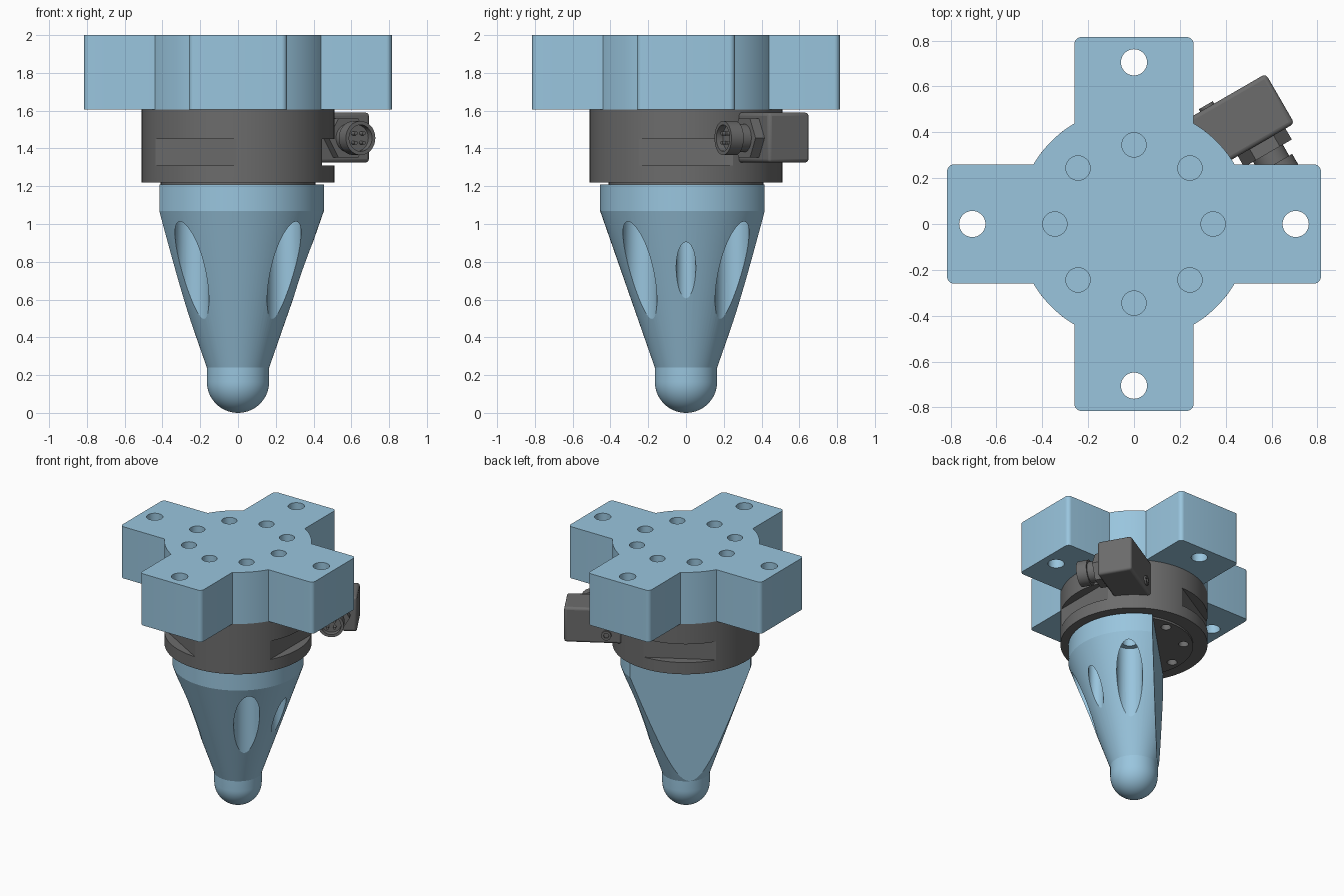
import bpy, bmesh
from math import sin, cos, pi, radians, sqrt
from mathutils import Matrix, Vector

cube = bpy.data.objects.get("Cube")
if cube:
    bpy.data.objects.remove(cube)


def material(name, rgb, rough=0.6):
    m = bpy.data.materials.new(name)
    m.use_nodes = True
    m.diffuse_color = (*rgb, 1)
    node = m.node_tree.nodes["Principled BSDF"]
    node.inputs["Base Color"].default_value = (*rgb, 1)
    node.inputs["Roughness"].default_value = rough
    return m


BLUE = material("light_blue", (0.32, 0.56, 0.73))
GREY = material("dark_grey", (0.15, 0.15, 0.15))


def finish(name, bm, mat=None, matrix=None):
    bmesh.ops.recalc_face_normals(bm, faces=bm.faces)
    if matrix:
        bm.transform(matrix)
    mesh = bpy.data.meshes.new(name)
    bm.to_mesh(mesh)
    bm.free()
    if mat:
        mesh.materials.append(mat)
    ob = bpy.data.objects.new(name, mesh)
    bpy.context.collection.objects.link(ob)
    return ob


def prism(name, outline, z0, z1, mat=None, matrix=None):
    bm = bmesh.new()
    face = bm.faces.new([bm.verts.new((x, y, z0)) for x, y in outline])
    top = bmesh.ops.extrude_face_region(bm, geom=[face])["geom"]
    bmesh.ops.translate(bm, vec=(0, 0, z1 - z0),
                        verts=[v for v in top if isinstance(v, bmesh.types.BMVert)])
    return finish(name, bm, mat, matrix)


def arc(cx, cy, r, a0, a1, n):
    return [(cx + r * cos(radians(a0 + (a1 - a0) * i / n)),
             cy + r * sin(radians(a0 + (a1 - a0) * i / n))) for i in range(n + 1)]


def cylinder(name, x, y, r, z0, z1, mat=None, n=48, matrix=None):
    return prism(name, arc(x, y, r, 0, 360 - 360 / n, n - 1), z0, z1, mat, matrix)


def box(name, lo, hi, mat=None, matrix=None):
    outline = [(lo[0], lo[1]), (hi[0], lo[1]), (hi[0], hi[1]), (lo[0], hi[1])]
    return prism(name, outline, lo[2], hi[2], mat, matrix)


def lathe(name, profile, mat, n=96):
    bm = bmesh.new()
    verts = [bm.verts.new((r, 0, z)) for r, z in profile]
    edges = [bm.edges.new(p) for p in zip(verts, verts[1:])]
    bmesh.ops.spin(bm, geom=verts + edges, axis=(0, 0, 1), cent=(0, 0, 0),
                   angle=2 * pi, steps=n, use_duplicate=False)
    bmesh.ops.remove_doubles(bm, verts=bm.verts, dist=1e-4)
    return finish(name, bm, mat)


def activate(ob):
    bpy.ops.object.select_all(action="DESELECT")
    bpy.context.view_layer.objects.active = ob
    ob.select_set(True)


def cut(ob, cutters):
    activate(ob)
    for c in cutters:
        c.hide_render = True
        mod = ob.modifiers.new("cut", "BOOLEAN")
        mod.operation, mod.solver, mod.object = "DIFFERENCE", "EXACT", c
        bpy.ops.object.modifier_apply(modifier=mod.name)
        bpy.data.objects.remove(c)


def smooth(ob, angle=25):
    activate(ob)
    bpy.ops.object.shade_smooth_by_angle(angle=radians(angle))


def spin_z(deg):
    return Matrix.Rotation(radians(deg), 4, "Z")


BOLT = 0.345     # bolt circle radius
HUB = 0.51       # hub and ring radius


def bolt_holes(angles, r, z0, z1):
    return [cylinder("hole_cutter", BOLT, 0, r, z0, z1, matrix=spin_z(a)) for a in angles]


# Cross-shaped mounting plate with a round hub
half, reach, fillet = 0.26, 0.815, 0.03
root = sqrt(HUB ** 2 - half ** 2)
quarter = [(root, -half)]
quarter += arc(reach - fillet, fillet - half, fillet, -90, 0, 6)
quarter += arc(reach - fillet, half - fillet, fillet, 0, 90, 6)
quarter += arc(0, 0, HUB, 30.65, 59.35, 10)[:-1]
outline = []
for k in range(4):
    turn = spin_z(90 * k)
    outline += [tuple((turn @ Vector((x, y, 0)))[:2]) for x, y in quarter]
plate = prism("cross_plate", outline, 1.605, 2.0, BLUE)
cut(plate, [cylinder("arm_hole", 0.705, 0, 0.057, 1.5, 2.1, matrix=spin_z(90 * k))
            for k in range(4)])
cut(plate, bolt_holes(range(0, 360, 45), 0.053, 1.75, 2.1))
smooth(plate)

# Sensor ring with three flat pockets
ring = lathe("sensor_ring", [(0, 1.22), (HUB, 1.22), (HUB, 1.605), (0, 1.605)], GREY)
cut(ring, [box("pocket", (0.445, -0.3, 1.31), (0.6, 0.3, 1.45), matrix=spin_z(a))
           for a in (0, 120, 240)])
smooth(ring)
neck = cylinder("ring_neck", 0, 0, 0.41, 1.205, 1.225, GREY, 96)
for ob in (ring, neck):
    cut(ob, bolt_holes((90, 135, 180), 0.035, 1.1, 1.3))
smooth(neck)

# Tapered probe with a ball tip, a flat side and vertical bolt grooves
ball = 0.165
profile = [(ball * sin(radians(a)), ball - ball * cos(radians(a))) for a in range(0, 91, 6)]
profile += [(ball, 0.24), (0.455, 1.07), (0.455, 1.21), (0, 1.21)]
probe = lathe("probe_cone", profile, BLUE)
cut(probe, [box("flat_side", (0.166, -1, 0.1), (1, 1, 1.5), matrix=spin_z(135))])
cut(probe, bolt_holes((-135, -45, 45), 0.09, 0.3, 1.04))
cut(probe, bolt_holes((0, -135, -45, 45), 0.052, 0.4, 1.205))
smooth(probe, 18)

# Connector housing, turned with its long side outward
TURN = spin_z(30)
housing = box("connector_housing", (0.42, 0.03, 1.325), (0.825, 0.28, 1.59), GREY, TURN)
bevel = housing.modifiers.new("rounded_edges", "BEVEL")
bevel.width, bevel.segments = 0.018, 3
smooth(housing, 35)

# Plug parts share an axis leaving the housing sideways
AXIS = TURN @ Matrix.Translation((0.66, 0.03, 1.455)) @ Matrix.Rotation(pi / 2, 4, "X")
cylinder("plug_nut", 0, 0, 0.12, -0.01, 0.055, GREY, 6, AXIS)
smooth(cylinder("plug_neck", 0, 0, 0.075, 0.05, 0.14, GREY, 40, AXIS))
tip = cylinder("plug_tip", 0, 0, 0.09, 0.11, 0.185, GREY, 40, AXIS)
cut(tip, [cylinder("socket", 0, 0, 0.07, 0.145, 0.3, matrix=AXIS)])
smooth(tip)
for k in range(4):
    x, y = 0.035 * cos(pi / 4 + k * pi / 2), 0.035 * sin(pi / 4 + k * pi / 2)
    smooth(cylinder(f"plug_pin_{k + 1}", x, y, 0.01, 0.14, 0.18, GREY, 12, AXIS))

# Clamping screw on the far side of the housing
SIDE = TURN @ Matrix.Translation((0.53, 0.28, 1.39)) @ Matrix.Rotation(-pi / 2, 4, "X")
screw = cylinder("housing_screw", 0, 0, 0.035, -0.01, 0.012, GREY, 24, SIDE)
cut(screw, [cylinder("screw_socket", 0, 0, 0.02, 0, 0.05, n=6, matrix=SIDE)])
smooth(screw)
